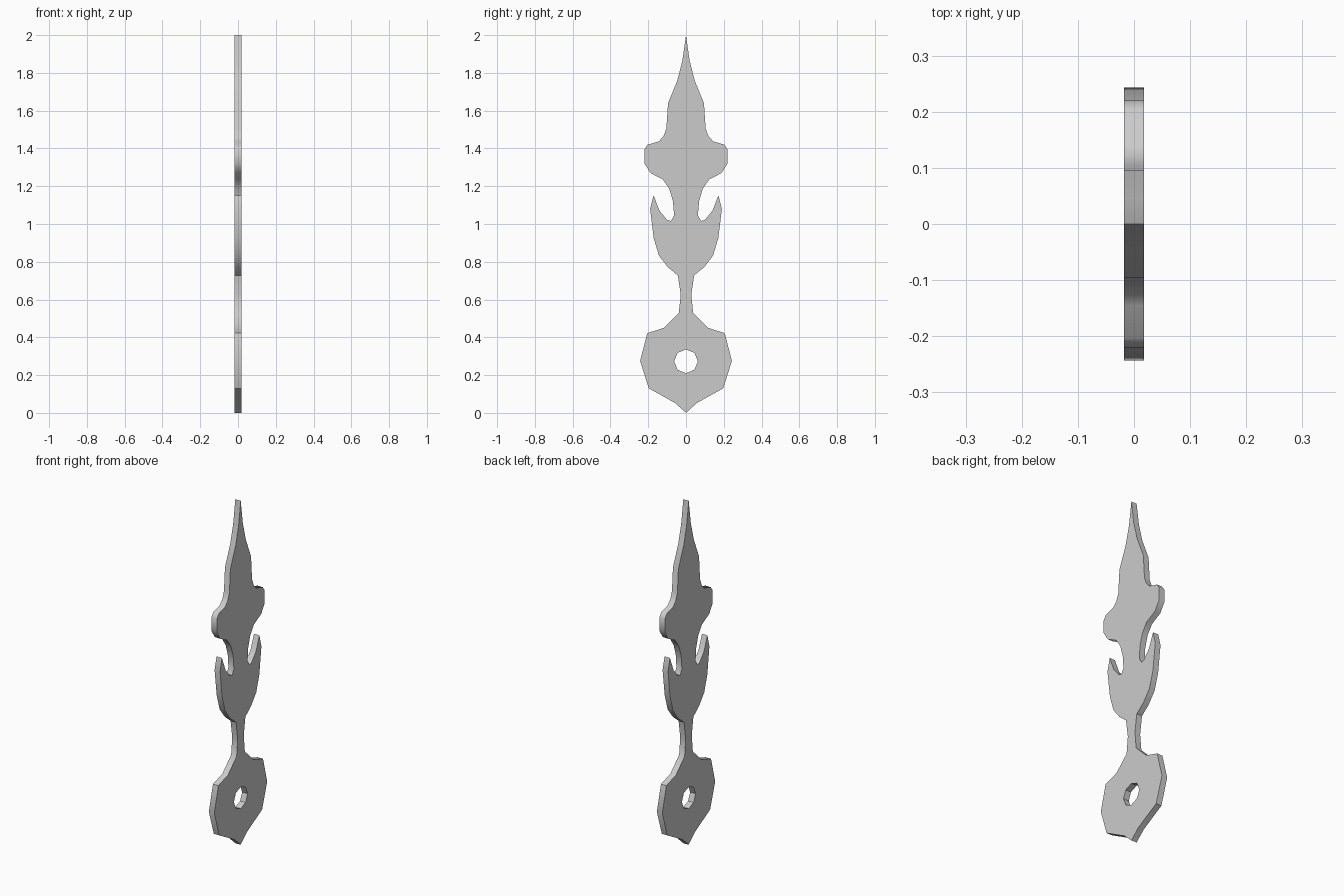
import bpy, bmesh, math

if "Cube" in bpy.data.objects:
    bpy.data.objects.remove(bpy.data.objects["Cube"])

HALF = 0.0175  # half of the plate thickness

# Right-hand half of the outline as (y, z), from bottom tip to top tip
pommel = [(0, 0), (0.057, 0.052), (0.197, 0.13), (0.243, 0.275), (0.205, 0.422), (0.118, 0.45)]
stem = [(0.038, 0.528), (0.028, 0.625), (0.043, 0.728)]
cup = [(0.095, 0.77), (0.143, 0.832), (0.171, 0.925), (0.19, 1.08), (0.172, 1.152),
       (0.14, 1.07), (0.1, 1.022), (0.08, 1.016), (0.063, 1.045), (0.069, 1.12)]
blade = [(0.088, 1.185), (0.122, 1.235), (0.188, 1.27), (0.22, 1.32), (0.22, 1.395),
         (0.203, 1.42), (0.145, 1.437), (0.12, 1.463), (0.104, 1.505), (0.095, 1.64),
         (0.046, 1.76), (0.019, 1.865), (0, 2)]
half = pommel + stem + cup + blade
outline = half + [(-y, z) for y, z in reversed(half[1:-1])]

# Eight-sided eyelet in the pommel
hole = [(0.063 * math.cos(i * math.pi / 4), 0.273 + 0.063 * math.sin(i * math.pi / 4))
        for i in range(8)]

bm = bmesh.new()


def add_loop(points):
    vs = [bm.verts.new((-HALF, y, z)) for y, z in points]
    return [bm.edges.new((vs[i - 1], vs[i])) for i in range(len(vs))]


# Fill the flat profile and give it thickness
edges = add_loop(outline) + add_loop(hole)
bmesh.ops.triangle_fill(bm, edges=edges, use_beauty=True, normal=(1, 0, 0))
ext = bmesh.ops.extrude_face_region(bm, geom=bm.faces[:], use_keep_orig=True)
bmesh.ops.translate(bm, vec=(2 * HALF, 0, 0),
                    verts=[g for g in ext["geom"] if isinstance(g, bmesh.types.BMVert)])
bmesh.ops.recalc_face_normals(bm, faces=bm.faces[:])

mesh = bpy.data.meshes.new("ornamental_pointer")
bm.to_mesh(mesh)
bm.free()
obj = bpy.data.objects.new("ornamental_pointer", mesh)
bpy.context.collection.objects.link(obj)

# Smooth rim with crisp plate edges
bpy.context.view_layer.objects.active = obj
obj.select_set(True)
bpy.ops.object.shade_smooth_by_angle(angle=math.radians(40))
